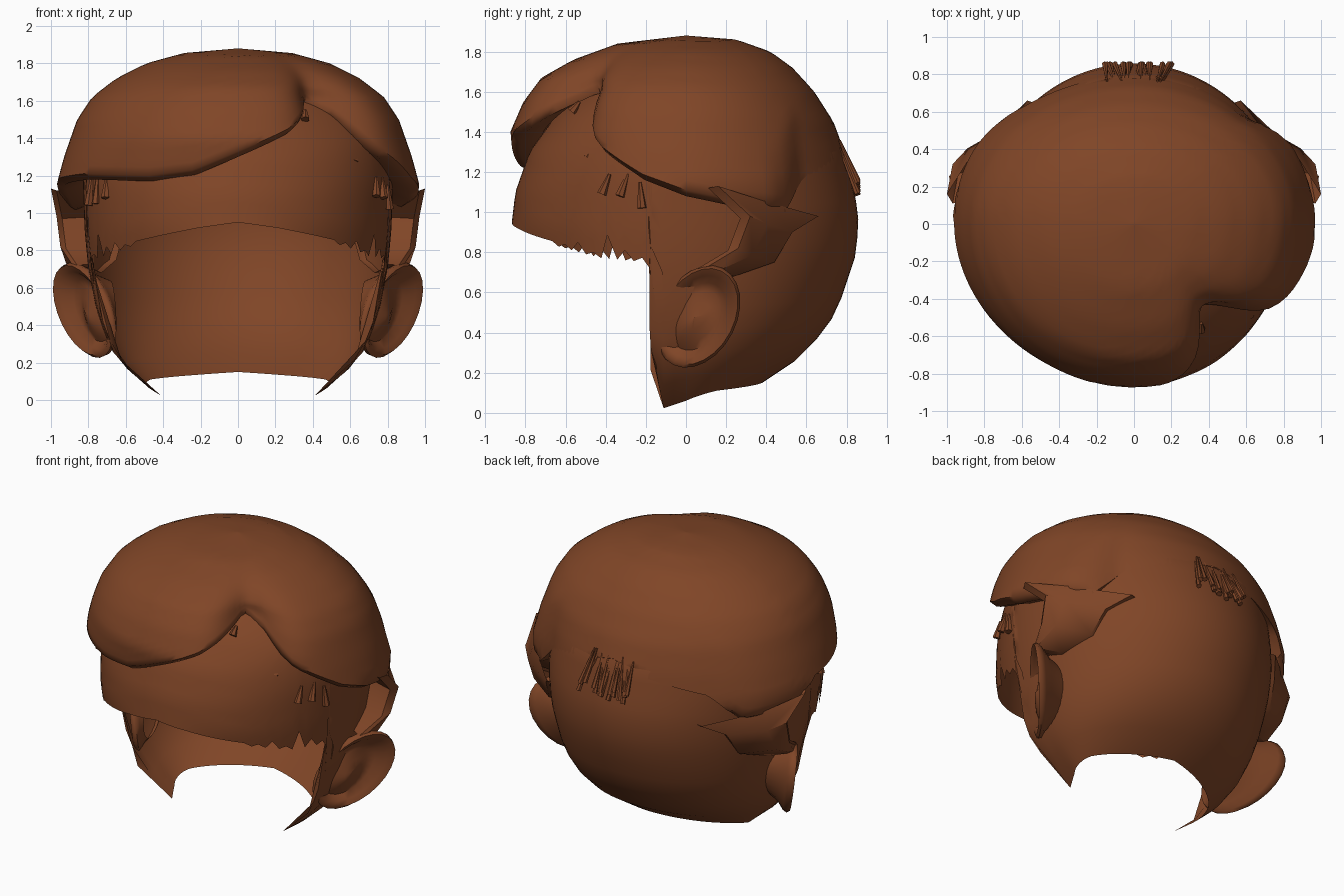
import bpy, bmesh, math, random
from mathutils import Vector

if "Cube" in bpy.data.objects:
    bpy.data.objects.remove(bpy.data.objects["Cube"])
random.seed(4)

brown = bpy.data.materials.new("brown")
brown.diffuse_color = (0.215, 0.06, 0.02, 1)
brown.use_nodes = True
brown.node_tree.nodes["Principled BSDF"].inputs["Base Color"].default_value = brown.diffuse_color


def lerp(table, v):
    """Piecewise-linear lookup in a list of (key, value)."""
    if v <= table[0][0]:
        return table[0][1]
    for (a, p), (b, q) in zip(table, table[1:]):
        if v <= b:
            return p + (q - p) * (v - a) / (b - a)
    return table[-1][1]


def finish(name, bm, angle=50):
    me = bpy.data.meshes.new(name)
    bmesh.ops.remove_doubles(bm, verts=bm.verts, dist=0.0005)
    bmesh.ops.recalc_face_normals(bm, faces=bm.faces)
    bm.to_mesh(me)
    bm.free()
    me.materials.append(brown)
    ob = bpy.data.objects.new(name, me)
    bpy.context.collection.objects.link(ob)
    bpy.ops.object.select_all(action='DESELECT')
    ob.select_set(True)
    bpy.context.view_layer.objects.active = ob
    bpy.ops.object.shade_smooth_by_angle(angle=math.radians(angle))
    return ob


def loft(bm, rows, closed=False):
    vs = [[bm.verts.new(p) for p in r] for r in rows]
    for a, b in zip(vs, vs[1:]):
        n = len(a)
        for i in range(n if closed else n - 1):
            j = (i + 1) % n
            bm.faces.new((a[i], a[j], b[j], b[i]))
    return vs


def ring_point(deg, z, X, Yf, Yb, k=1.0):
    t = math.radians(deg)
    y = lerp(Yb if t > 0 else Yf, z) * math.sin(t)
    return Vector((lerp(X, z) * math.cos(t) * k, y * k, z))


# Skull shell: open face, jagged lower edges
SX = [(0, .38), (.1, .53), (.25, .67), (.45, .75), (.7, .8), (.9, .82), (1.2, .83),
      (1.4, .8), (1.55, .7), (1.68, .5), (1.75, .3), (1.78, 0)]
SF = [(0, .8), (.75, .84), (.93, .87), (1.1, .85), (1.3, .78), (1.48, .65), (1.62, .48), (1.73, .25), (1.78, 0)]
SB = [(0, .05), (.12, .32), (.17, .42), (.3, .6), (.5, .75), (.8, .85), (1, .86),
      (1.3, .79), (1.5, .67), (1.65, .48), (1.74, .25), (1.78, 0)]
# lower edge height by angle away from the side (0 = side, -90 = front, 90 = back)
LOW = [(-90, .95), (-75, .92), (-60, .88), (-45, .84), (-30, .79), (-12.5, .77),
       (-11, .01), (0, .06), (30, .11), (90, .15)]
angles = [-90 + 3 * i for i in range(26)] + [-12.4, -11.4] + [-8 + 3.5 * i for i in range(28)] + [90]
cols = []
for side in (1, -1):
    for i, a in enumerate(angles if side == 1 else angles[-2:0:-1]):
        z0 = lerp(LOW, a)
        if -50 < a < -15:
            z0 += random.choice((.0, .03, .1)) if i % 2 else -.02
        col = []
        for k in range(25):
            z = z0 + (1.78 - z0) * math.sin(k / 24 * math.pi / 2)
            p = ring_point(a, z, SX, SF, SB)
            if -12 < a < -11 and z < .76:
                p.y += random.uniform(-.02, .05)
            p.x *= side
            col.append(p)
        cols.append(col)
bm = bmesh.new()
loft(bm, cols + [cols[0]])
finish("head_shell", bm)

# Swept hair with a parting notch at front right
HX = [(1, .95), (1.15, .97), (1.3, .93), (1.5, .86), (1.62, .78), (1.72, .65), (1.8, .49), (1.855, .29), (1.88, 0)]
HF = [(1.15, .83), (1.25, .86), (1.4, .875), (1.55, .81), (1.67, .72), (1.76, .56), (1.84, .34), (1.88, 0)]
HB = [(1, .87), (1.15, .845), (1.3, .80), (1.45, .74), (1.6, .64), (1.72, .53), (1.8, .42), (1.86, .25), (1.88, 0)]
EDGE = [(-180, 1.15), (-150, 1.18), (-120, 1.17), (-105, 1.2), (-90, 1.3), (-72, 1.42), (-60, 1.53), (-52, 1.6),
        (-42, 1.52), (-32, 1.32), (-15, 1.16), (0, 1.08), (20, 1.02), (36, 1.0), (50, 1.18), (90, 1.3),
        (130, 1.18), (145, 1.0), (165, 1.02), (180, 1.15)]
HUG = [(30, 0), (46, 1), (105, 1), (125, .5), (150, 0)]  # where the hair lies flush on the skull
cols = []
for i in range(120):
    a = -180 + 3 * i
    z0 = lerp(EDGE, a)
    ratio = ring_point(a, z0, SX, SF, SB).length_squared - z0 * z0
    ratio = math.sqrt(ratio / (ring_point(a, z0, HX, HF, HB).length_squared - z0 * z0))
    hug = (1 - ratio) * lerp(HUG, a) if a > 0 else 0

    def squeeze(z):
        dent = .26 * math.exp(-((a + 50) / 13) ** 2) * min(1, max(.15, (1.86 - z) / .24))
        return (1 - dent) * (1 - hug * max(0, 1 - (z - z0) / .35))

    col = [ring_point(a, z0 + .05, HX, HF, HB, .82 * squeeze(z0)),
           ring_point(a, z0, HX, HF, HB, (.95 if hug < .02 else 1) * squeeze(z0))]
    for k in range(25):
        z = z0 + .03 + (1.85 - z0) * math.sin(k / 24 * math.pi / 2)
        col.append(ring_point(a, z, HX, HF, HB, squeeze(z)))
    cols.append(col)
bm = bmesh.new()
loft(bm, cols + [cols[0]])
finish("swept_hair", bm, 60)

# Side locks folding down behind each ear's top
A = [(1.0, .12, 1.13), (.97, .28, .98), (.95, .22, .82), (.89, .07, .73)]
B = [(.57, .66, .98), (.67, .53, .9), (.71, .44, .75), (.79, .24, .68)]
for side, label in ((1, "right"), (-1, "left")):
    rows = []
    for (ax, ay, az), (bx, by, bz) in zip(A, B):
        rows.append([(side * x, y, z) for x, y, z in (
            (.77, ay + .03, az), (ax - .03, ay - .01, az - .01), (ax, ay + .04, az),
            ((ax + bx) / 2 + .07, (ay + by) / 2, (az + bz) / 2), (bx, by, bz), (bx - .06, by - .02, bz))])
    rows.append([(side * .77, .15, .7)] * 6)
    bm = bmesh.new()
    loft(bm, rows)
    bmesh.ops.dissolve_degenerate(bm, edges=bm.edges, dist=.0005)
    finish(label + "_side_lock", bm, 40)

# Ears: flared away from the head at the back, front edge sunk into the head
for side, label in ((1, "right"), (-1, "left")):
    rows = []
    for s, out, lean in ((.62, -.14, .02), (.8, -.06, .1), (.96, -.02, .14), (1, .01, .15),
                         (.94, .03, .15), (.8, .01, .13), (.66, -.03, .10), (.5, -.02, .05), (.25, .0, .02), (.02, .01, 0)):
        row = []
        for i in range(24):
            t = i / 24 * 2 * math.pi
            c, n = math.cos(t), math.sin(t)
            y = .06 + .21 * s * c + .02 * n
            z = .48 + .25 * s * n + .05 * s * c
            row.append((side * (.81 + out + lean * (.95 * c + .3 * n)), y, z))
        rows.append(row)
    bm = bmesh.new()
    vs = loft(bm, rows, True)
    bm.faces.new(vs[-1])
    finish(label + "_ear", bm, 60)


# Loose strands: thin tapered cones
def strand(bm, p, q, r0, r1):
    p, q = Vector(p), Vector(q)
    d = q - p
    m = d.to_track_quat('Z', 'Y').to_matrix().to_4x4()
    m.translation = (p + q) / 2
    bmesh.ops.create_cone(bm, cap_ends=True, segments=6, radius1=r0, radius2=r1, depth=d.length, matrix=m)


bm = bmesh.new()
for i in range(18):
    x = -.17 + i * .022
    strand(bm, (x * .8 + random.uniform(-.02, .02), .765, 1.34 + random.uniform(-.03, .02)),
           (x + random.uniform(-.03, .03), .855, 1.1 + random.uniform(-.02, .06)), .006, .016)
finish("back_strands", bm, 30)

bm = bmesh.new()
for p, q in (((.61, -.42, 1.37), (.62, -.49, 1.27)), ((.74, -.38, 1.19), (.74, -.42, 1.09)),
             ((.77, -.29, 1.19), (.78, -.33, 1.08)), ((.80, -.23, 1.15), (.81, -.22, 1.02)),
             ((.36, -.53, 1.55), (.36, -.57, 1.5)), ((-.70, -.42, 1.2), (-.71, -.46, 1.08)),
             ((-.75, -.35, 1.2), (-.76, -.36, 1.05)), ((-.78, -.28, 1.2), (-.80, -.29, 1.04))):
    strand(bm, p, q, .008, .024)
finish("front_strands", bm, 30)
